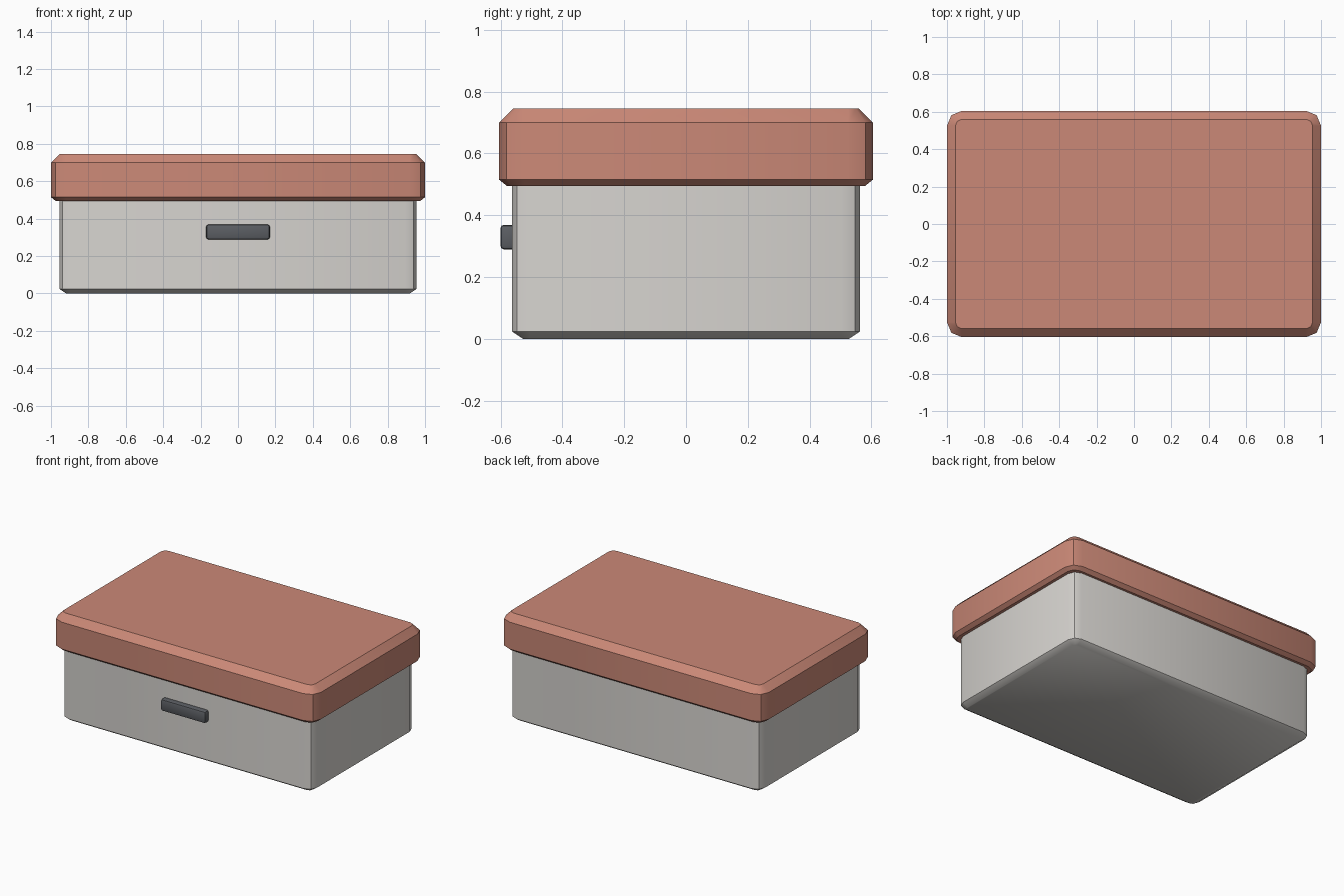
import bpy
import bmesh
from math import radians, cos, sin, pi

default = bpy.data.objects.get("Cube")
if default:
    bpy.data.objects.remove(default, do_unlink=True)


def make_material(name, rgb):
    mat = bpy.data.materials.new(name)
    mat.use_nodes = True
    mat.diffuse_color = (*rgb, 1)
    mat.node_tree.nodes["Principled BSDF"].inputs["Base Color"].default_value = (*rgb, 1)
    return mat


def add_object(name, bm, mat):
    bmesh.ops.recalc_face_normals(bm, faces=bm.faces)
    mesh = bpy.data.meshes.new(name)
    bm.to_mesh(mesh)
    bm.free()
    mesh.materials.append(mat)
    obj = bpy.data.objects.new(name, mesh)
    bpy.context.collection.objects.link(obj)
    bpy.ops.object.select_all(action="DESELECT")
    obj.select_set(True)
    bpy.context.view_layer.objects.active = obj
    bpy.ops.object.shade_smooth_by_angle(angle=radians(38))
    return obj


def rounded_box(name, half_x, half_y, radius, profile, mat, segments=2):
    """Stack rounded rectangles; profile lists (inset, height) from bottom to top."""
    bm = bmesh.new()
    rings = []
    for inset, z in profile:
        r = radius - inset
        ring = []
        for corner, (sx, sy) in enumerate([(1, 1), (-1, 1), (-1, -1), (1, -1)]):
            for step in range(segments + 1):
                a = (corner + step / segments) * pi / 2
                ring.append(bm.verts.new((sx * (half_x - radius) + r * cos(a),
                                          sy * (half_y - radius) + r * sin(a), z)))
        rings.append(ring)
    for low, high in zip(rings, rings[1:]):
        for i in range(len(low)):
            j = (i + 1) % len(low)
            bm.faces.new((low[i], low[j], high[j], high[i]))
    bm.faces.new(rings[0][::-1])
    bm.faces.new(rings[-1])
    return add_object(name, bm, mat)


grey = make_material("pale grey", (0.68, 0.66, 0.63))
clay = make_material("terracotta", (0.60, 0.25, 0.185))
dark = make_material("dark grey", (0.105, 0.112, 0.125))

# Box body with a chamfered underside
rounded_box("box_body", 0.955, 0.564, 0.06,
            [(0.036, 0), (0, 0.024), (0, 0.51)], grey)

# Overhanging lid with chamfered rims
rounded_box("box_lid", 1.0, 0.605, 0.08,
            [(0.025, 0.495), (0, 0.515), (0, 0.7), (0.045, 0.745)], clay)

# Front handle: a bevelled bar sunk slightly into the body
bm = bmesh.new()
bmesh.ops.create_cube(bm, size=1)
bmesh.ops.scale(bm, vec=(0.34, 0.06, 0.08), verts=bm.verts)
bmesh.ops.bevel(bm, geom=bm.edges[:], offset=0.012, segments=2,
                profile=0.5, affect="EDGES")
bmesh.ops.translate(bm, vec=(0, -0.571, 0.329), verts=bm.verts)
add_object("front_handle", bm, dark)
